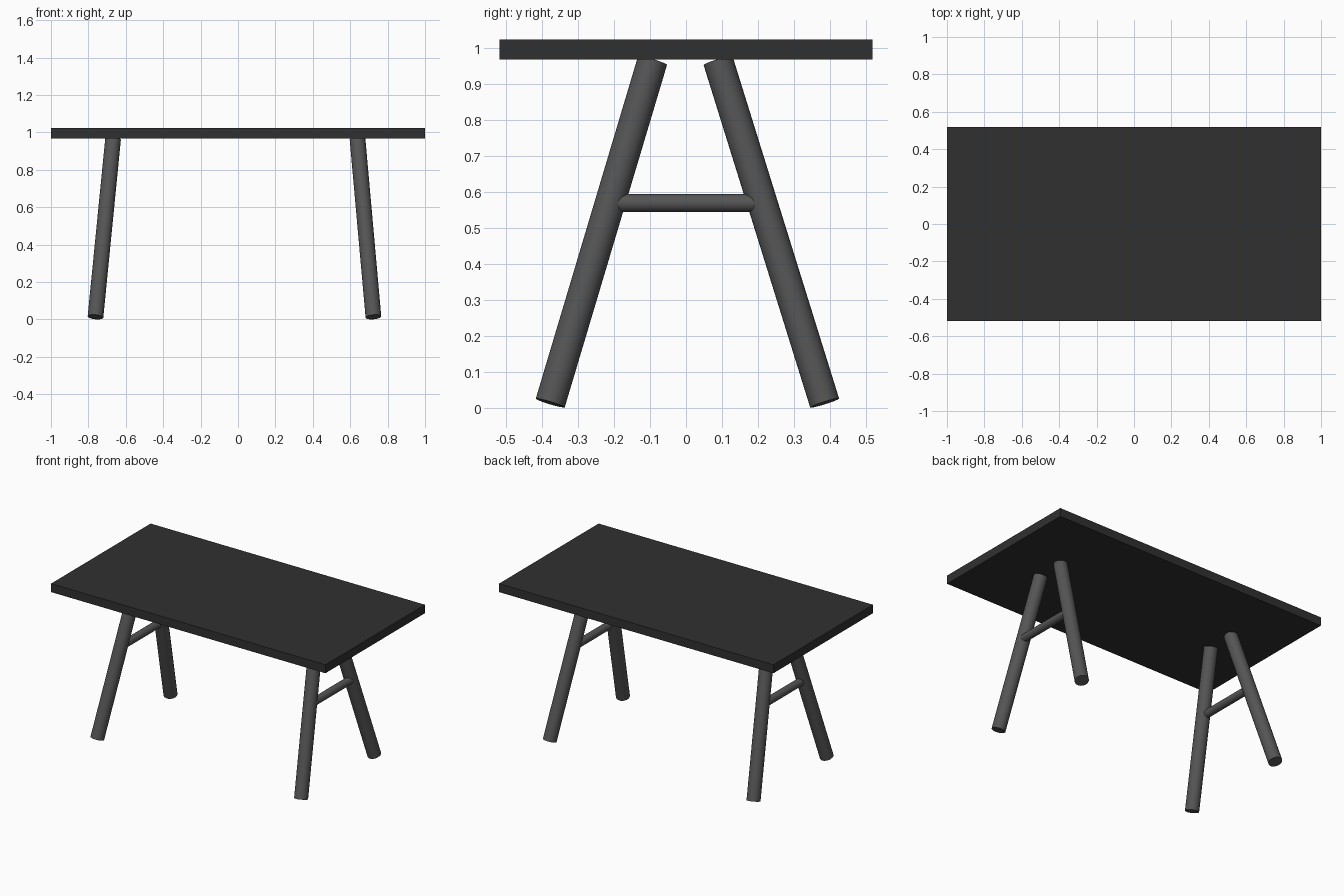
import bpy
from mathutils import Vector

if "Cube" in bpy.data.objects:
    bpy.data.objects.remove(bpy.data.objects["Cube"])


def grey(name, v):
    m = bpy.data.materials.new(name)
    m.diffuse_color = (v, v, v, 1)
    m.use_nodes = True
    m.node_tree.nodes["Principled BSDF"].inputs["Base Color"].default_value = m.diffuse_color
    return m


top_mat = grey("dark_top", 0.03)
leg_mat = grey("grey_legs", 0.09)


def rod(name, a, b, radius):
    """Smooth cylinder between two points."""
    a, b = Vector(a), Vector(b)
    bpy.ops.mesh.primitive_cylinder_add(vertices=48, radius=radius,
                                        depth=(b - a).length, location=(a + b) / 2)
    ob = bpy.context.object
    ob.name = name
    ob.rotation_euler = (b - a).to_track_quat('Z', 'Y').to_euler()
    ob.data.materials.append(leg_mat)
    bpy.ops.object.shade_smooth_by_angle()
    return ob


# Tabletop slab
bpy.ops.mesh.primitive_cube_add(size=1, location=(0, 0, 0.995))
top = bpy.context.object
top.name = "tabletop"
top.scale = (2.0, 1.036, 0.056)
bpy.ops.object.transform_apply(location=False, rotation=False, scale=True)
top.data.materials.append(top_mat)

# Splayed leg pairs, each joined by a stretcher
for side, foot_x, head_x, bar_x in (("left", -0.762, -0.668, -0.71),
                                    ("right", 0.724, 0.639, 0.685)):
    for end, foot_y, head_y in (("front", -0.377, -0.093), ("back", 0.385, 0.089)):
        rod(f"{end}_{side}_leg", (foot_x, foot_y, 0.013), (head_x, head_y, 0.964), 0.042)
    rod(f"{side}_stretcher", (bar_x, -0.2, 0.568), (bar_x, 0.205, 0.568), 0.025)
